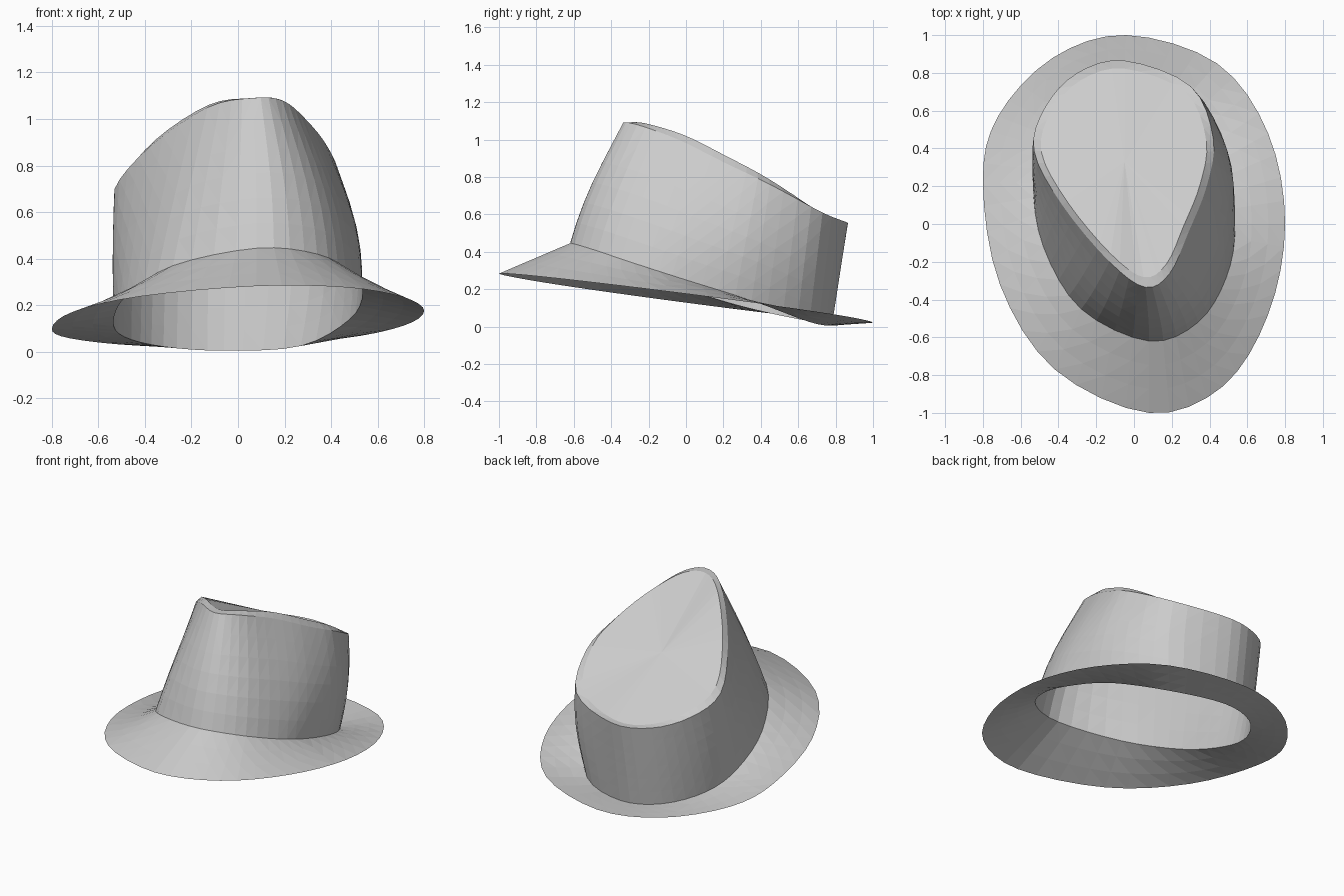
import bpy
import bmesh
import math
from mathutils import Vector

cube = bpy.data.objects.get("Cube")
if cube:
    bpy.data.objects.remove(cube, do_unlink=True)

SEGMENTS = 48

felt = bpy.data.materials.new("light_grey_felt")
felt.use_nodes = True
felt.diffuse_color = (0.6, 0.6, 0.6, 1)
felt.node_tree.nodes["Principled BSDF"].inputs["Base Color"].default_value = felt.diffuse_color


def smooth_loop(points):
    """Resample a closed control loop with a Catmull-Rom curve."""
    count = len(points)
    result = []
    for i in range(SEGMENTS):
        position = i * count / SEGMENTS
        k = int(position)
        t = position - k
        a, b, c, d = (Vector(points[(k + j) % count]) for j in (-1, 0, 1, 2))
        result.append(b + 0.5 * t * (c - a + t * (2 * a - 5 * b + 4 * c - d
                                                 + t * (3 * (b - c) + d - a))))
    return result


def blend(first, second, amount):
    return [a.lerp(b, amount) for a, b in zip(first, second)]


def build(name, rings, centre=None):
    """Skin a stack of rings, optionally closing the last one to a centre point."""
    bm = bmesh.new()
    rows = [[bm.verts.new(p) for p in ring] for ring in rings]
    for low, high in zip(rows, rows[1:]):
        for i in range(SEGMENTS):
            j = (i + 1) % SEGMENTS
            bm.faces.new((low[i], low[j], high[j], high[i]))
    if centre:
        tip = bm.verts.new(centre)
        for i in range(SEGMENTS):
            bm.faces.new((rows[-1][i], rows[-1][(i + 1) % SEGMENTS], tip))
    bmesh.ops.triangulate(bm, faces=bm.faces[:])
    mesh = bpy.data.meshes.new(name)
    bm.to_mesh(mesh)
    bm.free()
    mesh.materials.append(felt)
    obj = bpy.data.objects.new(name, mesh)
    bpy.context.collection.objects.link(obj)
    return obj


# Control loops run anticlockwise from the left side of the hat
brim_plan = [(.8, 0), (.71, .48), (.44, .85), (-.04, 1), (-.43, .88), (-.72, .57),
             (-.8, .22), (-.71, -.32), (-.42, -.77), (.08, -1), (.47, -.86), (.71, -.48)]
base_points = [(.535, 0, .25), (.48, .35, .14), (.27, .66, .025), (-.06, .78, .005),
               (-.32, .7, .022), (-.49, .48, .065), (-.535, .22, .13), (-.48, -.12, .24),
               (-.28, -.45, .37), (.08, -.62, .445), (.34, -.52, .42), (.49, -.28, .34)]
rim_points = [(.385, .2, .88), (.42, .45, .76), (.3, .73, .61), (-.05, .865, .555),
              (-.3, .8, .56), (-.47, .62, .61), (-.53, .39, .7), (-.38, .1, .88),
              (-.13, -.2, 1.05), (.06, -.335, 1.09), (.19, -.26, 1.08), (.29, -.04, 1)]

# The brim edge lies on a tilted plane, the crown base on a steeper one
edge = smooth_loop([(x, y, .152 - .128 * y + .03 * x) for x, y in brim_plan])
base = smooth_loop(base_points)
rim = smooth_loop(rim_points)

# Brim
build("brim", [blend(edge, base, v / 3) for v in range(4)])

# Crown wall, fuller on the left side and at the front
wall = []
for v in range(7):
    ring = blend(base, rim, v / 6)
    swell = math.sin(math.pi * v / 6)
    for p in ring:
        p.x *= 1 + (.09 if p.x > 0 else .01) * swell
        p.y *= 1 + (.05 if p.y < 0 else 0) * swell
    wall.append(ring)
build("crown_wall", wall)

# Crown top: a narrow bevelled border around a gently arched sheet
centre = Vector((-.05, .33, .82))
border = blend(rim, [centre] * SEGMENTS, .08)
for p, q in zip(rim, border):
    q.z = p.z + .035 * math.sin(math.pi * (p.y + .33) / 1.2)
sheet = [blend(border, [centre] * SEGMENTS, v / 4) for v in range(4)]
build("crown_top", [rim] + sheet, centre)
